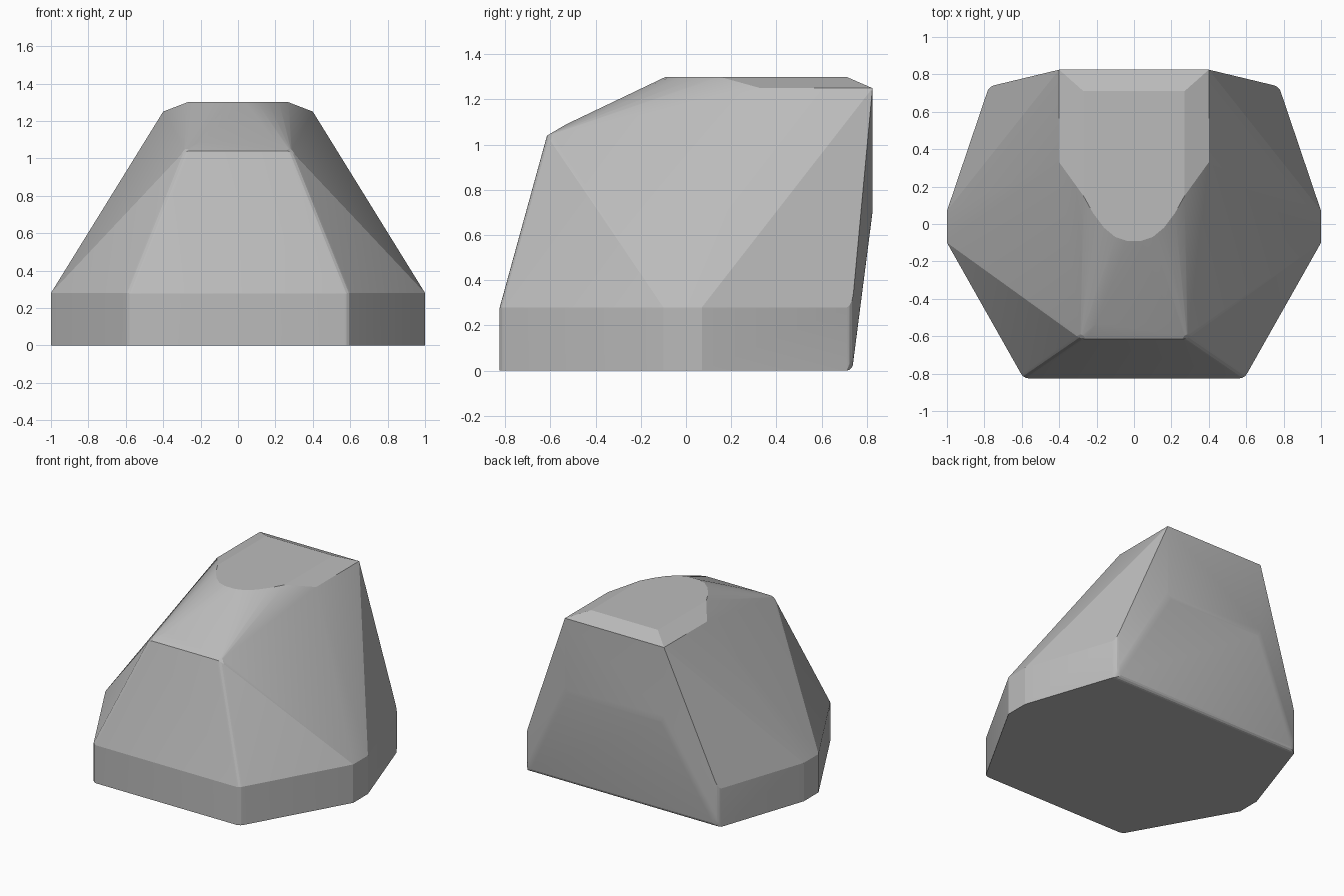
import bpy, bmesh, math

if "Cube" in bpy.data.objects:
    bpy.data.objects.remove(bpy.data.objects["Cube"], do_unlink=True)

# Stone colour
stone = bpy.data.materials.new("stone_grey")
stone.use_nodes = True
GREY = (0.5, 0.5, 0.5, 1)
stone.diffuse_color = GREY
stone.node_tree.nodes["Principled BSDF"].inputs["Base Color"].default_value = GREY

# Plan outline of the base band, left half, and the height of the band
BAND = 0.28
plan = [(0.59, -0.825), (1, -0.1), (1, 0.07), (0.775, 0.735)]
corners = [(x, y, z) for x, y in plan for z in (0, BAND)]

# Shoulder, brow and back corners
corners += [(0.285, -0.615, 1.04), (0.2, -0.53, 1.09),
            (0.4, 0.33, 1.25), (0.4, 0.825, 1.25), (0.4, 0.825, 0.7)]
# Flat crown with a rounded front
corners += [(0.27, 0.71, 1.3), (0.27, 0.15, 1.3), (0.22, 0.06, 1.3),
            (0.16, -0.02, 1.3), (0.1, -0.07, 1.3), (0.04, -0.09, 1.3)]

# Mirrored hull
bm = bmesh.new()
for x, y, z in corners:
    for side in (1, -1):
        bm.verts.new((side * x, y, z))
hull = bmesh.ops.convex_hull(bm, input=bm.verts[:])
loose = [v for v in bm.verts if not v.link_faces]
bmesh.ops.delete(bm, geom=loose, context="VERTS")
bmesh.ops.dissolve_limit(bm, angle_limit=math.radians(1),
                         verts=bm.verts[:], edges=bm.edges[:])


def worn(edge):
    a, b = (v.co for v in edge.verts)
    if a.x * b.x < 0:
        return a.y > 0.7 and b.y > 0.7 and max(a.z, b.z) < 0.1
    front = max(a.y, b.y) < -0.6 and abs(a.z - b.z) > 0.1
    back = min(a.y, b.y) > 0.72 and max(a.z, b.z) < 0.8
    return front or back


# Worn, slightly rounded corners
bmesh.ops.bevel(bm, geom=[e for e in bm.edges if worn(e)], offset=0.025,
                offset_type="OFFSET", segments=3, profile=0.5,
                affect="EDGES", clamp_overlap=True)
bmesh.ops.recalc_face_normals(bm, faces=bm.faces[:])

mesh = bpy.data.meshes.new("boulder")
bm.to_mesh(mesh)
bm.free()
mesh.materials.append(stone)
boulder = bpy.data.objects.new("boulder", mesh)
bpy.context.collection.objects.link(boulder)
bpy.context.view_layer.objects.active = boulder
boulder.select_set(True)
bpy.ops.object.shade_smooth_by_angle(angle=math.radians(15))
